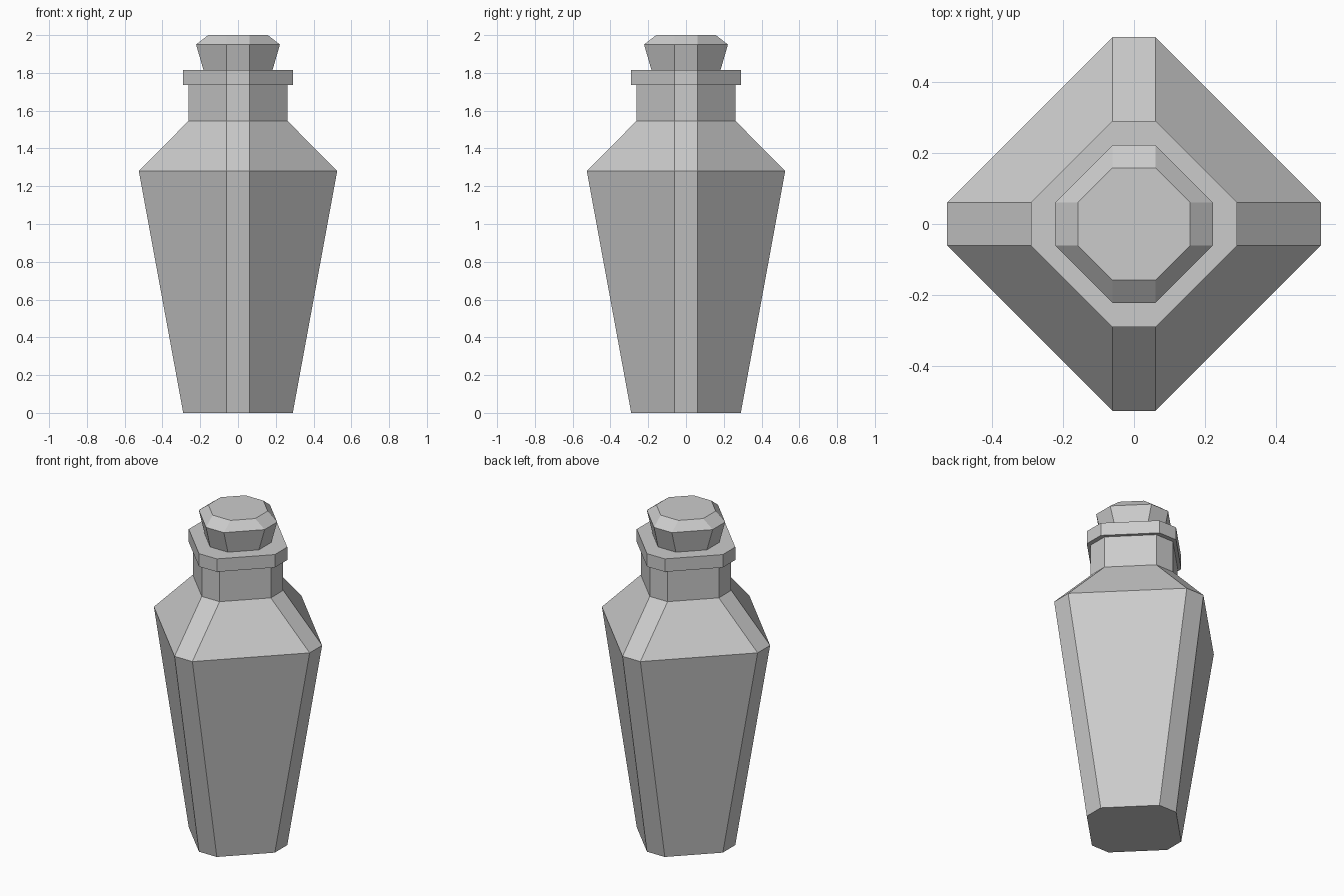
import bpy, bmesh

if "Cube" in bpy.data.objects:
    bpy.data.objects.remove(bpy.data.objects["Cube"])

HALF = 0.06  # half width of the narrow corner faces


def loft(name, profile):
    """Stack chamfered-diamond rings given as (reach, height) and cap both ends."""
    bm = bmesh.new()
    rings = []
    for r, z in profile:
        pts = [(r, -HALF), (r, HALF), (HALF, r), (-HALF, r),
               (-r, HALF), (-r, -HALF), (-HALF, -r), (HALF, -r)]
        rings.append([bm.verts.new((x, y, z)) for x, y in pts])
    for a, b in zip(rings, rings[1:]):
        for i in range(8):
            j = (i + 1) % 8
            bm.faces.new((a[i], a[j], b[j], b[i]))
    bm.faces.new(rings[0][::-1])
    bm.faces.new(rings[-1])
    bmesh.ops.recalc_face_normals(bm, faces=bm.faces)
    mesh = bpy.data.meshes.new(name)
    bm.to_mesh(mesh)
    bm.free()
    obj = bpy.data.objects.new(name, mesh)
    bpy.context.collection.objects.link(obj)
    return obj


# Tapered body, shoulder, neck and lip
loft("bottle", [(0.29, 0), (0.525, 1.28), (0.263, 1.545),
                (0.263, 1.737), (0.29, 1.737), (0.29, 1.816)])

# Faceted stopper
loft("stopper", [(0.183, 1.816), (0.222, 1.95), (0.158, 2.0)])
